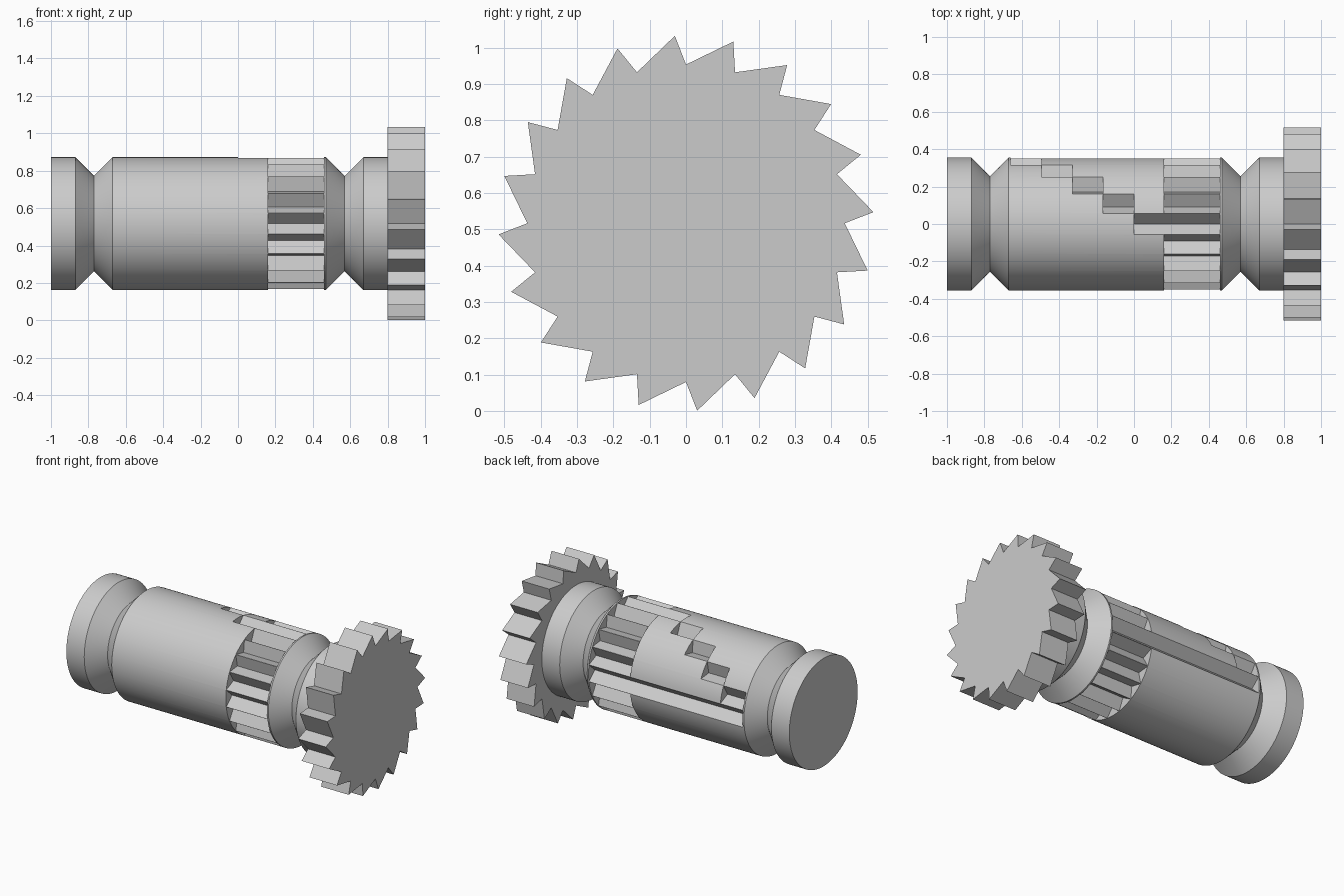
import bpy, bmesh
from math import sin, cos, radians, tau

if "Cube" in bpy.data.objects:
    bpy.data.objects.remove(bpy.data.objects["Cube"])

AXIS_Z = 0.517      # height of the shaft axis
R = 0.355           # shaft radius
ROOT = 0.29         # radius at the bottom of the notches
TEETH = 20
STEP = 360 / TEETH

grey = bpy.data.materials.new("plain grey")
grey.use_nodes = True
grey.diffuse_color = (0.6, 0.6, 0.6, 1)
grey.node_tree.nodes["Principled BSDF"].inputs["Base Color"].default_value = (0.6, 0.6, 0.6, 1)


def loft(name, rings):
    """Skin a list of point rings lying across the x axis and cap both ends."""
    bm = bmesh.new()
    loops = [[bm.verts.new(p) for p in ring] for ring in rings]
    for a, b in zip(loops, loops[1:]):
        for i in range(len(a)):
            j = (i + 1) % len(a)
            bm.faces.new((a[i], a[j], b[j], b[i]))
    bm.faces.new(loops[0])
    bm.faces.new(loops[-1])
    bmesh.ops.recalc_face_normals(bm, faces=bm.faces)
    mesh = bpy.data.meshes.new(name)
    bm.to_mesh(mesh)
    bm.free()
    obj = bpy.data.objects.new(name, mesh)
    bpy.context.collection.objects.link(obj)
    return obj


def polar(x, r, degrees):
    """Point around the shaft, measured from the top towards the back."""
    a = radians(degrees)
    return (x, r * sin(a), AXIS_Z + r * cos(a))


def select(obj):
    bpy.ops.object.select_all(action="DESELECT")
    obj.select_set(True)
    bpy.context.view_layer.objects.active = obj


def cut_notch(target, k, x0, x1):
    """Cut one V-shaped notch, one tooth pitch wide, along the shaft."""
    half = radians(STEP / 2 - 0.08)
    rise, side = R * cos(half) - ROOT, R * sin(half)
    a = radians(STEP * k)
    section = [(0, ROOT), (side * 1.4, ROOT + rise * 1.4), (-side * 1.4, ROOT + rise * 1.4)]
    rings = [[(x, s * cos(a) + h * sin(a), AXIS_Z - s * sin(a) + h * cos(a))
              for s, h in section] for x in (x0, x1)]
    cutter = loft("notch_cutter", rings)
    cutter.hide_render = True
    mod = target.modifiers.new("notch", "BOOLEAN")
    mod.operation = "DIFFERENCE"
    mod.solver = "EXACT"
    mod.object = cutter
    select(target)
    bpy.ops.object.modifier_apply(modifier=mod.name)
    bpy.data.objects.remove(cutter)


# Shaft with two V-shaped ring grooves
profile = [(-1, R), (-0.87, R), (-0.77, 0.255), (-0.67, R),
           (0.47, R), (0.57, 0.255), (0.67, R), (0.81, R)]
SEGMENTS = 120
shaft = loft("grooved_shaft", [[polar(x, r, 360 * i / SEGMENTS) for i in range(SEGMENTS)]
                               for x, r in profile])

# Toothed band; the top notch and the back notch run on along the barrel
long_notches = {0: 0.0, 5: -0.66}
for k in range(TEETH):
    cut_notch(shaft, k, long_notches.get(k, 0.16), 0.46)

# Staircase of short notches joining the two long ones
for k in range(1, 5):
    cut_notch(shaft, k, -0.165 * k, -0.165 * (k - 1))

# Ratchet wheel with slanted teeth
outline = []
for k in range(TEETH):
    outline += [(0.437, -STEP * k), (0.517, -STEP * k - 3.4)]
wheel = loft("ratchet_wheel", [[polar(x, r, a) for r, a in outline] for x in (0.8, 1)])

for obj in (shaft, wheel):
    obj.data.materials.clear()
    obj.data.materials.append(grey)
select(shaft)
bpy.ops.object.shade_smooth_by_angle(angle=radians(25))
